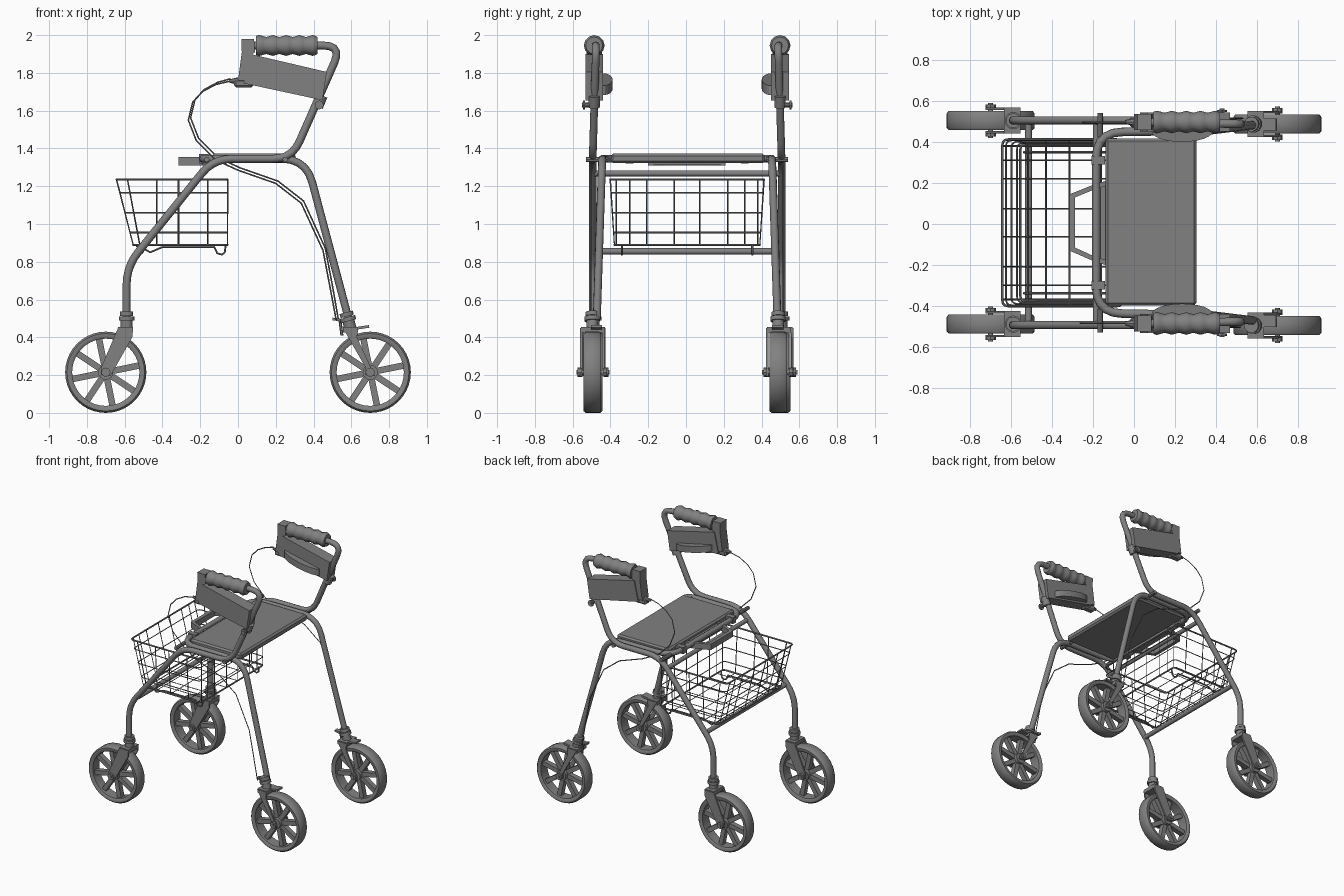
import bpy, bmesh, math
from mathutils import Vector, Matrix

cube = bpy.data.objects.get("Cube")
if cube:
    bpy.data.objects.remove(cube, do_unlink=True)

grey = bpy.data.materials.new("plain_grey")
grey.use_nodes = True
GREY = (0.22, 0.22, 0.22, 1)
grey.diffuse_color = GREY
grey.node_tree.nodes["Principled BSDF"].inputs["Base Color"].default_value = GREY

CY = 0.006          # middle plane of the frame
SIDES = (("left", 1), ("right", -1))


def select(ob):
    bpy.ops.object.select_all(action='DESELECT')
    ob.select_set(True)
    bpy.context.view_layer.objects.active = ob


def finish(name, bm, smooth=True):
    bmesh.ops.recalc_face_normals(bm, faces=bm.faces)
    me = bpy.data.meshes.new(name)
    bm.to_mesh(me)
    bm.free()
    me.materials.append(grey)
    ob = bpy.data.objects.new(name, me)
    bpy.context.collection.objects.link(ob)
    if smooth:
        select(ob)
        bpy.ops.object.shade_smooth_by_angle(angle=math.radians(40))
    return ob


def box(name, loc, size, tilt=0, bevel=0):
    bm = bmesh.new()
    m = Matrix.Translation(loc) @ Matrix.Rotation(tilt, 4, 'Y') @ Matrix.Diagonal((*size, 1))
    bmesh.ops.create_cube(bm, size=1, matrix=m)
    if bevel:
        bmesh.ops.bevel(bm, geom=bm.edges[:], offset=bevel, segments=1, affect='EDGES')
    return finish(name, bm, False)


def rod(name, a, b, r, r2=None, sides=12):
    a, b = Vector(a), Vector(b)
    d = b - a
    bm = bmesh.new()
    m = Matrix.Translation((a + b) / 2) @ d.to_track_quat('Z', 'Y').to_matrix().to_4x4()
    bmesh.ops.create_cone(bm, cap_ends=True, segments=sides, radius1=r, radius2=r2 or r,
                          depth=d.length, matrix=m)
    return finish(name, bm)


def prism(name, pts, axis, lo, hi):
    """Extrude an outline: axis 'Y' takes (x, z) points, axis 'Z' takes (x, y) points."""
    bm = bmesh.new()
    place = (lambda p, t: (p[0], t, p[1])) if axis == 'Y' else (lambda p, t: (p[0], p[1], t))
    face = bm.faces.new([bm.verts.new(place(p, lo)) for p in pts])
    ext = bmesh.ops.extrude_face_region(bm, geom=[face])
    step = Vector((0, hi - lo, 0) if axis == 'Y' else (0, 0, hi - lo))
    bmesh.ops.translate(bm, vec=step, verts=[v for v in ext["geom"] if isinstance(v, bmesh.types.BMVert)])
    return finish(name, bm, False)


def lathe(name, profile, loc, axis, steps, closed):
    """Spin (along, radius) points about the X or Y axis."""
    bm = bmesh.new()
    co = [(a, 0, r) if axis == 'X' else (0, a, r) for a, r in profile]
    vs = [bm.verts.new(c) for c in co]
    es = [bm.edges.new(p) for p in zip(vs, vs[1:] + vs[:1] if closed else vs[1:])]
    bmesh.ops.spin(bm, geom=vs + es, cent=(0, 0, 0), axis=(1, 0, 0) if axis == 'X' else (0, 1, 0),
                   angle=math.tau, steps=steps, use_merge=True)
    bmesh.ops.remove_doubles(bm, verts=bm.verts, dist=1e-4)
    bmesh.ops.translate(bm, vec=loc, verts=bm.verts)
    return finish(name, bm)


def rounded(pts, r):
    pts = [Vector(p) for p in pts]
    out = [pts[0]]
    for a, b, c in zip(pts, pts[1:], pts[2:]):
        p = b + (a - b).normalized() * min(r, (a - b).length * 0.49)
        q = b + (c - b).normalized() * min(r, (c - b).length * 0.49)
        out += [p * (1 - t) ** 2 + b * 2 * t * (1 - t) + q * t * t for t in (0, .2, .4, .6, .8, 1)]
    return out + [pts[-1]]


def wires(name, paths, r, res=0):
    cu = bpy.data.curves.new(name, 'CURVE')
    cu.dimensions = '3D'
    cu.bevel_depth, cu.bevel_resolution, cu.use_fill_caps = r, res, True
    for path in paths:
        sp = cu.splines.new('POLY')
        sp.points.add(len(path) - 1)
        for pt, co in zip(sp.points, path):
            pt.co = (*co, 1)
    cu.materials.append(grey)
    ob = bpy.data.objects.new(name, cu)
    bpy.context.collection.objects.link(ob)
    select(ob)
    bpy.ops.object.convert(target='MESH')
    if res:
        bpy.ops.object.shade_smooth_by_angle(angle=math.radians(45))


# Wheels with spokes, forks, axles and swivel collars
def caster(name, x, y, stem, lean):
    hub = Vector((x, y, 0.215))
    tire = [(-.04, .178), (-.047, .188), (-.047, .205), (-.035, .215),
            (.035, .215), (.047, .205), (.047, .188), (.04, .178)]
    lathe(name + "_tire", tire, hub, 'Y', 40, True)
    rod(name + "_hub", hub - Vector((0, .045, 0)), hub + Vector((0, .045, 0)), .04, sides=16)
    for i in range(8):
        t = math.tau * i / 8 + 0.2
        mid = hub + Vector((math.cos(t), 0, math.sin(t))) * 0.108
        box(f"{name}_spoke_{i}", mid, (.15, .04, .034), -t)
    rod(name + "_axle", hub - Vector((0, .085, 0)), hub + Vector((0, .085, 0)), .012)
    crown = Vector((stem, y, 0.43))
    for s in (-1, 1):
        off = Vector((0, s * .058, 0))
        rod(f"{name}_nut_{s}", hub + off, hub + off * 1.35, .025, sides=8)
        prism(f"{name}_fork_arm_{s}", [(stem - .045, .45), (stem + .035, .45), (stem + .03, .40),
                                      (x + .025, .195), (x - .025, .2), (x - .025, .24)],
              'Y', y + s * .058 - .006, y + s * .058 + .006)
    box(name + "_fork_crown", crown + Vector((-.005, 0, .01)), (.08, .12, .03))
    up = Vector((-lean, 0, 1)).normalized()
    for z, h, r in ((.015, .045, .032), (.058, .022, .042), (.084, .022, .036)):
        rod(f"{name}_collar_{z}", crown + up * z, crown + up * (z + h), r, sides=14)


for side, s in SIDES:
    caster("front_wheel_" + side, -.70, .008 + s * .497, -.59, 0)
    caster("rear_wheel_" + side, .70, -.004 + s * .492, .60, .27)
    y = CY + s * .48
    box("brake_arm_" + side, (.55, y, .49), (.10, .03, .014), .15)
    box("brake_shoe_" + side, (.655, y, .452), (.08, .06, .014), -.15)
    rod("brake_spring_" + side, (.54, y, .49), (.55, y, .41), .008, sides=6)

# Side tubes: front leg, seat rail, upright and handle in one bend
for side, s in SIDES:
    y, yt = CY + s * .5, CY + s * .492
    wires("side_tube_" + side, [rounded([
        (-.59, y, .5), (-.59, y, .775), (-.13, y, 1.345), (.285, y, 1.345),
        (.55, CY + s * .482, 1.945), (.05, yt, 1.945)], .10)], .021, 3)

# Rear legs joined by a bent rail around the front of the seat
half = [(.585, .478, .5), (.36, .45, 1.345), (-.185, .442, 1.345)]
path = [(x, CY + y, z) for x, y, z in half] + [(x, CY - y, z) for x, y, z in reversed(half)]
wires("rear_leg_tube", [rounded(path, .13)], .021, 3)
rod("upper_cross_bar", (-.185, CY - .49, 1.268), (-.185, CY + .49, 1.268), .016)
rod("lower_cross_bar", (-.515, CY - .49, .855), (-.515, CY + .49, .855), .017)
for side, s in SIDES:
    for n, x in (("front", -.165), ("rear", .25)):
        rod(f"{n}_pivot_bolt_{side}", (x, CY + s * .42, 1.342), (x, CY + s * .535, 1.342), .014, sides=8)

# Seat, its hinge clips and the lifting handle
box("seat", (.083, .01, 1.347), (.445, .815, .05), bevel=.012)
for side, s in SIDES:
    box("seat_clip_" + side, (-.175, CY + s * .305, 1.345), (.065, .04, .05))
prism("seat_lift_handle", [(-.14, .21), (-.19, .195), (-.315, .145), (-.315, -.13), (-.19, -.185),
                           (-.14, -.2), (-.14, -.175), (-.19, -.16), (-.288, -.115), (-.288, .13),
                           (-.19, .17), (-.14, .185)], 'Z', 1.31, 1.355)
box("seat_handle_base", (-.165, .005, 1.33), (.05, .40, .035))

# Grips, brake bodies, side guards and levers
for side, s in SIDES:
    y = CY + s * .492
    grip = [(0, 0), (0, .05), (.012, .055)]
    grip += [(.02 + .28 * i / 16, .05 + .005 * math.cos(math.tau * i / 4)) for i in range(17)]
    grip += [(.312, .052), (.325, .045), (.325, 0)]
    lathe("grip_" + side, grip, (.095, y, 1.945), 'X', 12, False)
    prism("brake_body_" + side, [(.018, 1.98), (.085, 1.98), (.09, 1.91), (.065, 1.89), (.05, 1.76),
                                (.0, 1.76), (.02, 1.91)], 'Y', y - .04, y + .04)
    box("brake_foot_" + side, (.03, y, 1.745), (.10, .055, .045), bevel=.01)
    rod("cable_nipple_" + side, (.0, y, 1.757), (-.045, y, 1.757), .02, .009, sides=8)
    prism("side_guard_" + side, [(.065, 1.90), (.47, 1.805), (.447, 1.655), (.03, 1.745)],
          'Y', y - .047, y + .047)
    # Bowed lever on the inner face
    arc = [(.235 - .15 * math.cos(math.pi * i / 12), y - s * (.045 + .052 * math.sin(math.pi * i / 12)))
           for i in range(13)]
    lever = prism("brake_lever_" + side, arc, 'Z', 1.715, 1.765)
    for v in lever.data.vertices:
        v.co.z -= (v.co.x - .235) * .22
    # Height clamp with its knob
    rod("upright_clamp_" + side, (.42, y, 1.62), (.445, y, 1.68), .03)
    rod("clamp_knob_" + side, (.43, y + s * .02, 1.63), (.43, y + s * .065, 1.63), .013, sides=8)
    rod("clamp_knob_head_" + side, (.43, y + s * .05, 1.63), (.43, y + s * .06, 1.63), .024, sides=8)

# Brake cables
cable = [(-.04, 1.757), (-.12, 1.738), (-.19, 1.70), (-.24, 1.645), (-.263, 1.55), (-.22, 1.44),
         (-.12, 1.34), (0, 1.285), (.2, 1.215), (.335, 1.11), (.45, .86), (.49, .65), (.52, .49)]
for side, s in SIDES:
    k = .012 if s > 0 else 0
    wires("brake_cable_" + side, [[(x + k * (z < 1.75), CY + s * (.49 + .02 * (z < 1.3)), z + k * (z > .6))
                                   for x, z in cable]], .004)

# Wire basket: sloping front, upright back, tapered sides
TOP, LOW, BACK = 1.235, .89, -.055


def ring(z):
    k = (z - LOW) / (TOP - LOW)
    f, w = -.555 - .088 * k, .385 + .022 * k
    return rounded([(-.3, CY - w, z), (f, CY - w, z), (f, CY + w, z), (BACK, CY + w, z),
                    (BACK, CY - w, z), (-.3, CY - w, z)], .03)


wires("basket_frame", [ring(TOP), ring(LOW)], .006, 1)
mesh = [ring(z) for z in (1.165, 1.06, .955)]
for y in (.375, .305, .215, .068):
    for s in (-1, 1):
        v = CY + s * y
        mesh.append([(-.643, v, TOP), (-.555, v, LOW), (BACK, v, LOW), (BACK, v, TOP)])
for xt, xb in ((-.585, -.52), (-.43, -.43), (-.315, -.315), (-.16, -.16)):
    mesh.append([(xt, CY - .407, TOP), (xb, CY - .385, LOW), (xb, CY + .385, LOW), (xt, CY + .407, TOP)])
wires("basket_mesh", mesh, .004)
hooks = [(-.54, .885), (-.515, .88), (-.465, .85), (-.40, .878), (-.125, .878), (-.11, .845),
         (-.085, .838), (-.07, .85), (-.065, .89)]
wires("basket_hooks", [[(x, CY + s * .345, z) for x, z in hooks] for s in (-1, 1)], .006, 1)
